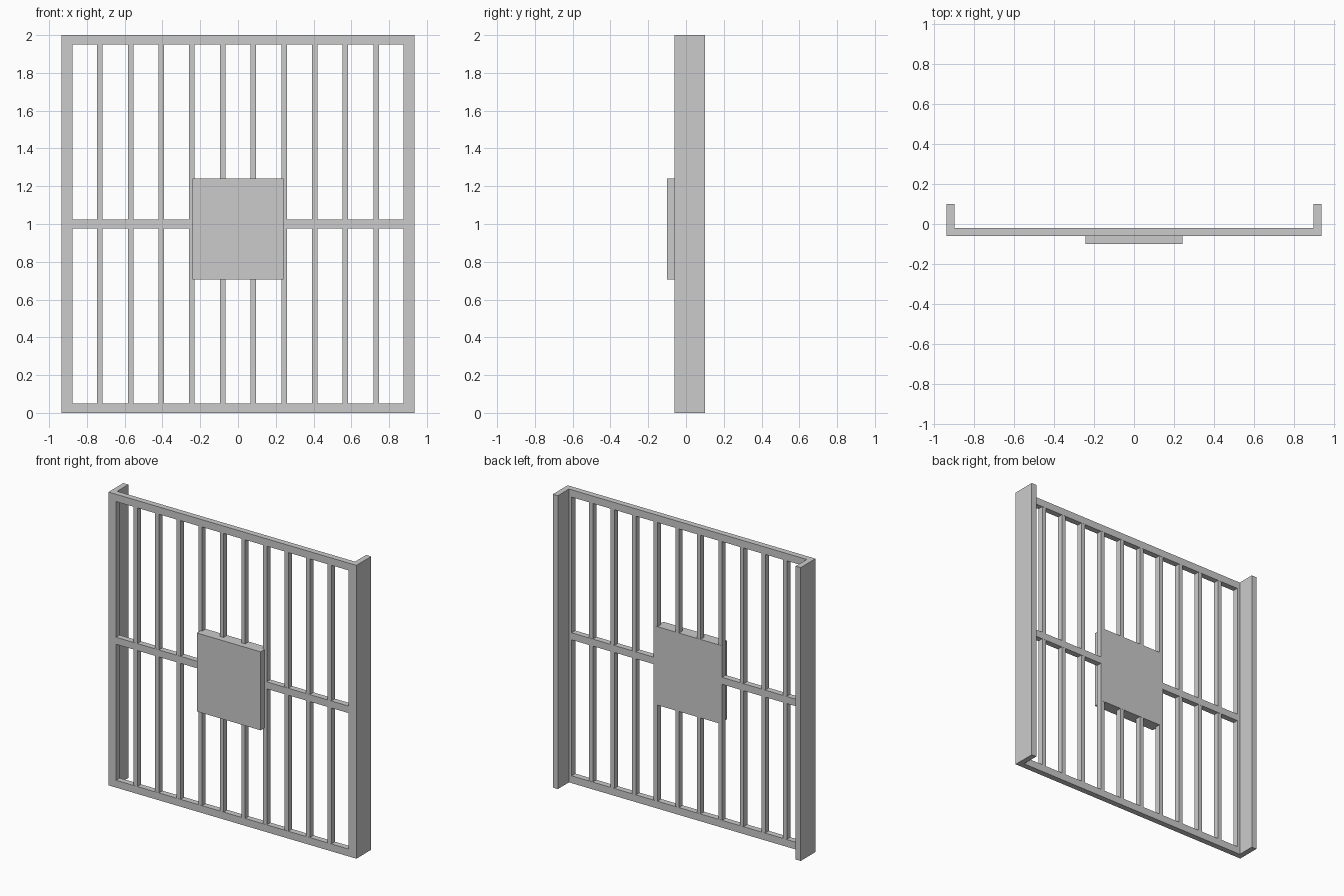
import bpy
import bmesh

if "Cube" in bpy.data.objects:
    bpy.data.objects.remove(bpy.data.objects["Cube"])


def prism(name, outline, z0, z1):
    """Extrude an x/y outline from z0 up to z1."""
    bm = bmesh.new()
    face = bm.faces.new([bm.verts.new((x, y, z0)) for x, y in outline])
    top = bmesh.ops.extrude_face_region(bm, geom=[face])["geom"]
    verts = [v for v in top if isinstance(v, bmesh.types.BMVert)]
    bmesh.ops.translate(bm, verts=verts, vec=(0, 0, z1 - z0))
    bmesh.ops.recalc_face_normals(bm, faces=bm.faces)
    mesh = bpy.data.meshes.new(name)
    bm.to_mesh(mesh)
    bm.free()
    obj = bpy.data.objects.new(name, mesh)
    bpy.context.collection.objects.link(obj)
    return obj


def box(name, x0, x1, y0, y1, z0, z1):
    return prism(name, [(x0, y0), (x1, y0), (x1, y1), (x0, y1)], z0, z1)


HALF, LIP = 0.935, 0.877      # outer edge and inner edge of the frame
FRONT, BACK = -0.06, -0.02    # depth of the grille

# L-section side posts, mirrored across the centre
post = prism("side_post", [(LIP, FRONT), (HALF, FRONT), (HALF, 0.10),
                           (0.897, 0.10), (0.897, BACK), (LIP, BACK)], 0, 2)
post.modifiers.new("mirror", "MIRROR")

# Top and bottom rails
for name, z0, z1 in (("bottom_rail", 0, 0.05), ("top_rail", 1.95, 2)):
    box(name, -LIP, LIP, FRONT, BACK, z0, z1)

# Middle rail, interrupted by the lock
mid = box("middle_rail", 0.24, LIP, FRONT, BACK, 0.977, 1.025)
mid.modifiers.new("mirror", "MIRROR")

# Vertical bars
for i in range(10):
    x = (i - 4.5) * 0.1625
    box("bar", x - 0.0145, x + 0.0145, FRONT + 0.001, BACK - 0.001, 0.05, 1.95)

# Lock box: backing between the bars and a plate in front
box("lock_backing", -0.254, 0.254, FRONT, BACK, 0.705, 1.24)
box("lock_plate", -0.241, 0.241, -0.10, FRONT, 0.705, 1.24)
